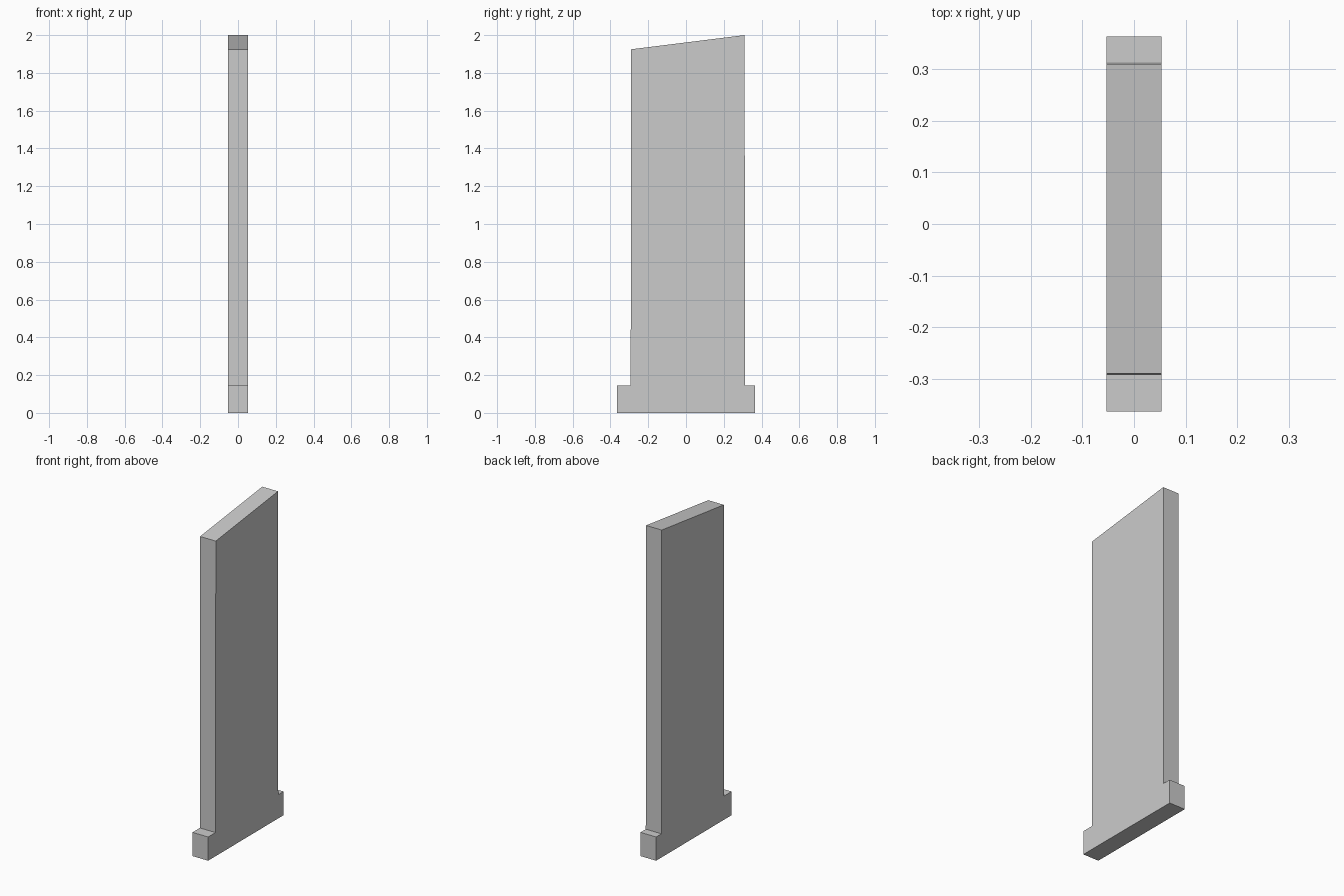
import bpy, bmesh

if "Cube" in bpy.data.objects:
    bpy.data.objects.remove(bpy.data.objects["Cube"])

HALF_X = 0.053


def extrude_profile(name, profile):
    """Extrude a (y, z) outline across the thickness of the panel."""
    bm = bmesh.new()
    face = bm.faces.new([bm.verts.new((-HALF_X, y, z)) for y, z in profile])
    result = bmesh.ops.extrude_face_region(bm, geom=[face])
    moved = [v for v in result["geom"] if isinstance(v, bmesh.types.BMVert)]
    bmesh.ops.translate(bm, verts=moved, vec=(2 * HALF_X, 0, 0))
    bmesh.ops.recalc_face_normals(bm, faces=bm.faces)
    mesh = bpy.data.meshes.new(name)
    bm.to_mesh(mesh)
    bm.free()
    obj = bpy.data.objects.new(name, mesh)
    bpy.context.collection.objects.link(obj)
    return obj


# Upright slab with a slanted top and slightly tapered sides, on a wider foot
extrude_profile("slanted_panel_with_foot", [
    (-0.364, 0.0), (0.364, 0.0),
    (0.364, 0.145), (0.313, 0.145),
    (0.310, 2.0), (-0.290, 1.925),
    (-0.293, 0.145), (-0.364, 0.145),
])
